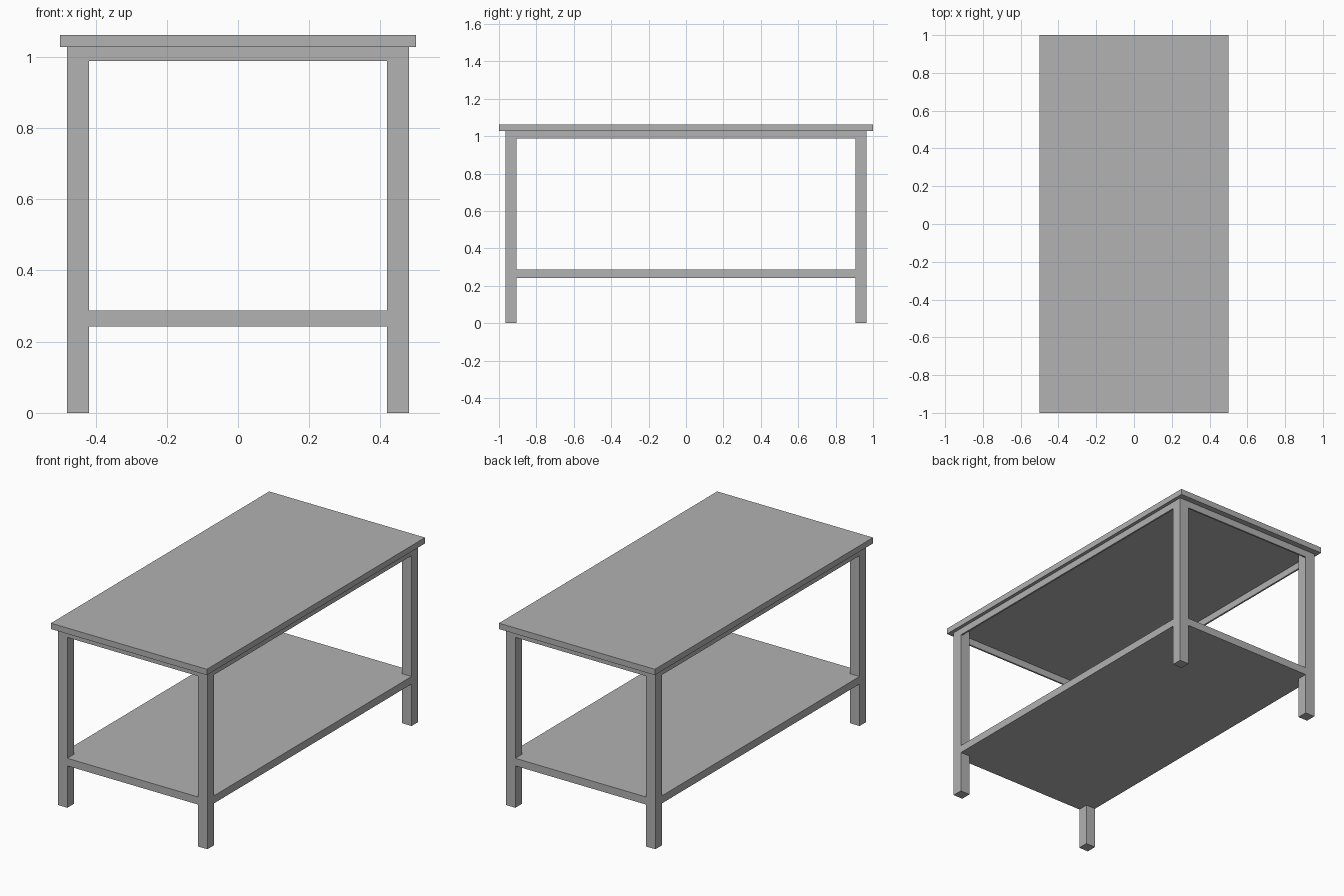
import bpy

# Remove the default cube only
cube = bpy.data.objects.get("Cube")
if cube:
    bpy.data.objects.remove(cube, do_unlink=True)

GREY = (0.445, 0.445, 0.445, 1.0)
steel = bpy.data.materials.new("grey_steel")
steel.use_nodes = True
steel.diffuse_color = GREY
steel.node_tree.nodes["Principled BSDF"].inputs["Base Color"].default_value = GREY


def box(name, low, high):
    """Add a box between two opposite corners."""
    centre = [(a + b) / 2 for a, b in zip(low, high)]
    bpy.ops.mesh.primitive_cube_add(size=1, location=centre)
    obj = bpy.context.object
    obj.name = name
    obj.scale = [b - a for a, b in zip(low, high)]
    bpy.ops.object.transform_apply(location=False, rotation=False, scale=True)
    obj.data.materials.append(steel)
    return obj


FRAME_X, FRAME_Y = 0.48, 0.966      # outer faces of the legs
LEG = 0.061                         # leg width
RAIL = 0.01                         # rail thickness
RAIL_LOW, FRAME_TOP, TOP = 0.988, 1.028, 1.062
SHELF_LOW, SHELF_TOP = 0.243, 0.287
INNER_X, INNER_Y = FRAME_X - LEG, FRAME_Y - LEG

# Overhanging table top
box("table_top", (-0.5, -1, FRAME_TOP), (0.5, 1, TOP))

# Lower shelf, flush with the outside of the legs
box("shelf", (-FRAME_X, -FRAME_Y, SHELF_LOW), (FRAME_X, FRAME_Y, SHELF_TOP))

# Four square legs
for sx, side in ((-1, "right"), (1, "left")):
    for sy, end in ((-1, "front"), (1, "back")):
        x = sorted((sx * INNER_X, sx * FRAME_X))
        y = sorted((sy * INNER_Y, sy * FRAME_Y))
        box(f"{end}_{side}_leg", (x[0], y[0], 0), (x[1], y[1], FRAME_TOP))

# Thin rails under the top, along the sides and across the ends
for s, side, end in ((-1, "right", "front"), (1, "left", "back")):
    x = sorted((s * (FRAME_X - RAIL), s * FRAME_X))
    y = sorted((s * (FRAME_Y - RAIL), s * FRAME_Y))
    box(f"{side}_rail", (x[0], -INNER_Y, RAIL_LOW), (x[1], INNER_Y, FRAME_TOP))
    box(f"{end}_rail", (-INNER_X, y[0], RAIL_LOW), (INNER_X, y[1], FRAME_TOP))
